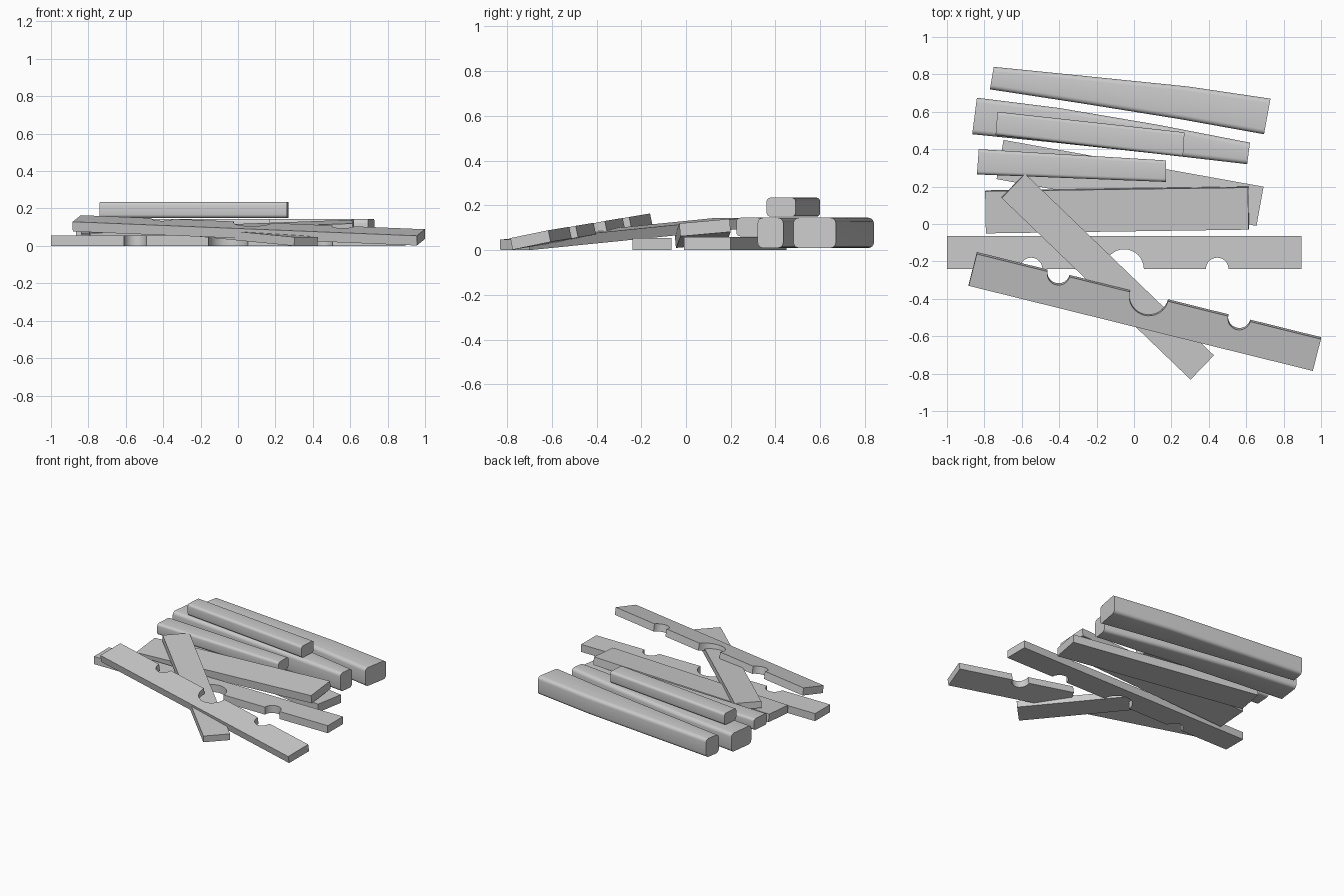
import bpy, bmesh
from math import pi, sin, cos
from mathutils import Vector, Matrix

cube = bpy.data.objects.get("Cube")
if cube:
    bpy.data.objects.remove(cube)

# Single grey material
grey = bpy.data.materials.new("weathered_grey")
grey.use_nodes = True
colour = (0.6, 0.6, 0.6, 1)
grey.diffuse_color = colour
grey.node_tree.nodes["Principled BSDF"].inputs["Base Color"].default_value = colour


def finish(name, bm, smooth=False):
    bmesh.ops.recalc_face_normals(bm, faces=bm.faces)
    mesh = bpy.data.meshes.new(name)
    bm.to_mesh(mesh)
    bm.free()
    mesh.materials.append(grey)
    obj = bpy.data.objects.new(name, mesh)
    bpy.context.collection.objects.link(obj)
    if smooth:
        bpy.ops.object.select_all(action="DESELECT")
        obj.select_set(True)
        bpy.context.view_layer.objects.active = obj
        bpy.ops.object.shade_smooth_by_angle(angle=pi / 5)
    return obj


def plank(name, corner, along_end, across_end, thick, notches=()):
    """Flat board from one bottom corner and its two neighbours;
    notches are (position, radius) half circles cut in the first long edge."""
    corner = Vector(corner)
    along, across = Vector(along_end) - corner, Vector(across_end) - corner
    length, width = along.length, across.length
    x = along.normalized()
    z = x.cross(across).normalized()
    y = z.cross(x)
    frame = Matrix((x, y, z)).transposed().to_4x4()
    frame.translation = corner
    outline = [(0, 0)]
    for position, radius in notches:
        for i in range(17):
            a = pi - pi * i / 16
            outline.append((position * length + radius * cos(a), radius * sin(a)))
    outline += [(length, 0), (length, width), (0, width)]
    bm = bmesh.new()
    face = bm.faces.new([bm.verts.new((u, v, 0)) for u, v in outline])
    top = bmesh.ops.extrude_face_region(bm, geom=[face])
    verts = [g for g in top["geom"] if isinstance(g, bmesh.types.BMVert)]
    bmesh.ops.translate(bm, verts=verts, vec=(0, 0, thick))
    bmesh.ops.transform(bm, matrix=frame, verts=bm.verts)
    finish(name, bm, bool(notches))


def beam(name, back, front, z0, z1, radius=0.025):
    """Rounded beam lofted through matching points of its back and front edges."""
    bm = bmesh.new()
    rings = []
    for b, f in zip(back, front):
        b, f = Vector((*b, 0)), Vector((*f, 0))
        side = (b - f).normalized()
        mid, half_w, half_h = (b + f) / 2, (b - f).length / 2, (z1 - z0) / 2
        ring = []
        for quarter, (su, sv) in enumerate([(1, 1), (-1, 1), (-1, -1), (1, -1)]):
            for i in range(5):
                a = pi / 2 * (quarter + i / 4)
                u = su * (half_w - radius) + radius * cos(a)
                v = sv * (half_h - radius) + radius * sin(a)
                ring.append(bm.verts.new(mid + side * u + Vector((0, 0, z0 + half_h + v))))
        rings.append(ring)
    for r, s in zip(rings, rings[1:]):
        for i in range(len(r)):
            j = (i + 1) % len(r)
            bm.faces.new((r[i], r[j], s[j], s[i]))
    bm.faces.new(rings[0])
    bm.faces.new(rings[-1])
    finish(name, bm, True)


# Stacked beams at the back
beam("back_beam",
     [(-0.75, 0.84), (-0.25, 0.79), (0.29, 0.735), (0.73, 0.67)],
     [(-0.77, 0.72), (-0.28, 0.645), (0.25, 0.56), (0.695, 0.48)], 0.01, 0.145)
beam("middle_beam",
     [(-0.84, 0.675), (-0.4, 0.62), (0.13, 0.53), (0.62, 0.435)],
     [(-0.865, 0.48), (-0.42, 0.435), (0.11, 0.377), (0.605, 0.32)], 0.01, 0.145)
beam("top_beam", [(-0.73, 0.6), (0.27, 0.49)],
     [(-0.74, 0.475), (0.262, 0.36)], 0.15, 0.235, 0.018)
beam("front_beam", [(-0.83, 0.4), (0.17, 0.34)],
     [(-0.84, 0.265), (0.17, 0.225)], 0.062, 0.145, 0.018)

# Wide boards
plank("lower_wide_board", (-0.735, 0.24, 0), (0.655, -0.01, 0), (-0.7, 0.45, 0), 0.06)
plank("upper_wide_board", (-0.79, -0.045, 0.01), (0.615, -0.025, 0.062),
      (-0.795, 0.18, 0.03), 0.058)

# Notched boards
notches = [(0.2375, 0.06), (0.5, 0.105), (0.7625, 0.06)]
plank("flat_notched_board", (-1, -0.24, 0), (0.895, -0.24, 0), (-1, -0.065, 0), 0.055, notches)
plank("leaning_notched_board", (1, -0.605, 0.037), (-0.84, -0.15, 0.112),
      (0.957, -0.775, 0.002), 0.053, notches)

# Diagonal board wedged between the others
plank("diagonal_board", (0.3, -0.83, 0), (0.425, -0.7, 0), (-0.72, 0.13, 0.098), 0.047)
